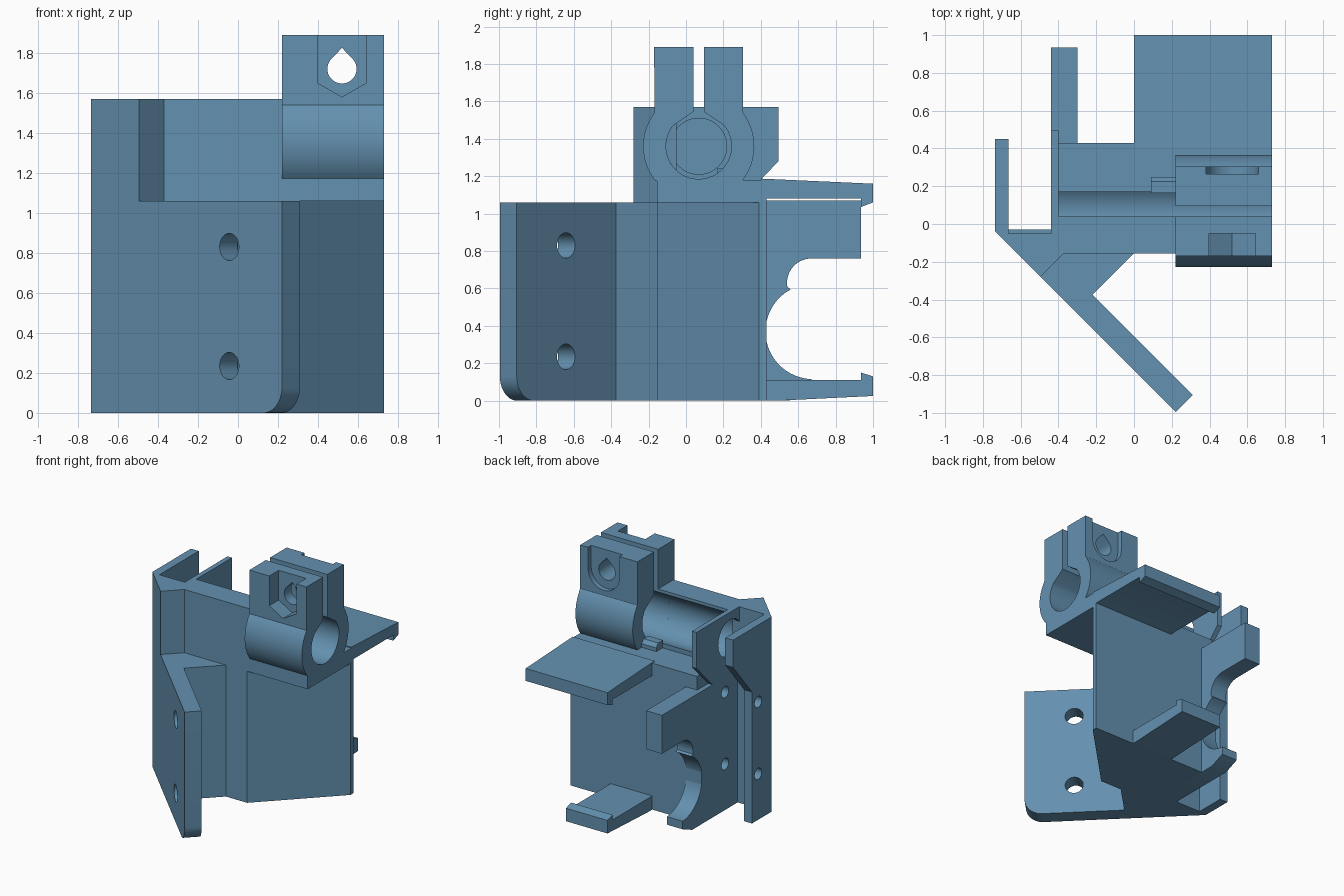
import bpy, bmesh, math
from mathutils import Vector

if "Cube" in bpy.data.objects:
    bpy.data.objects.remove(bpy.data.objects["Cube"])

blue = bpy.data.materials.new("steel_blue")
blue.diffuse_color = (0.127, 0.283, 0.434, 1)
blue.use_nodes = True
blue.node_tree.nodes["Principled BSDF"].inputs["Base Color"].default_value = blue.diffuse_color


def prism(name, pts, origin, u, v, w, depth):
    """Extrude a 2D outline: u and v span the outline, w is the extrusion direction."""
    o, u, v, w = (Vector(a) for a in (origin, u, v, w))
    bm = bmesh.new()
    face = bm.faces.new([bm.verts.new(o + u * a + v * b) for a, b in pts])
    ext = bmesh.ops.extrude_face_region(bm, geom=[face])
    moved = [e for e in ext["geom"] if isinstance(e, bmesh.types.BMVert)]
    bmesh.ops.translate(bm, verts=moved, vec=w * depth)
    bmesh.ops.recalc_face_normals(bm, faces=bm.faces)
    me = bpy.data.meshes.new(name)
    bm.to_mesh(me)
    bm.free()
    me.materials.append(blue)
    ob = bpy.data.objects.new(name, me)
    bpy.context.collection.objects.link(ob)
    return ob


def plan(name, pts, z0, z1):
    return prism(name, pts, (0, 0, z0), (1, 0, 0), (0, 1, 0), (0, 0, 1), z1 - z0)


def side(name, pts, x0, x1):
    return prism(name, pts, (x0, 0, 0), (0, 1, 0), (0, 0, 1), (1, 0, 0), x1 - x0)


def front(name, pts, y0, y1):
    return prism(name, pts, (0, y0, 0), (1, 0, 0), (0, 0, 1), (0, 1, 0), y1 - y0)


def arc(cx, cy, r, a0, a1, n=24):
    angles = [math.radians(a0 + (a1 - a0) * i / n) for i in range(n + 1)]
    return [(cx + r * math.cos(a), cy + r * math.sin(a)) for a in angles]


def circle(cx, cy, r):
    return arc(cx, cy, r, 0, 360, 40)[:-1]


def cut(ob, *cutters):
    for c in cutters:
        mod = ob.modifiers.new("cut", "BOOLEAN")
        mod.operation, mod.solver, mod.object = "DIFFERENCE", "EXACT", c
        bpy.context.view_layer.objects.active = ob
        bpy.ops.object.modifier_apply(modifier=mod.name)
    for c in set(cutters):
        bpy.data.objects.remove(c)


# Lower solid body with gusset, slanted right face and left cable channel
body = plan("body", [(-.735, -.04), (-.31, -.465), (-.22, -.375), (0, -.155), (.19, -.155),
                     (.73, .39), (.73, .43), (-.44, .43), (-.44, -.03), (-.665, -.03),
                     (-.665, .21), (-.735, .21)], 0, 1.06)
cut(body, *[side("cutter", circle(.13, z, .045), -.8, -.30) for z in (.37, .95)])

# Diagonal mounting plate with rounded lower corner and two bolt holes
d = math.sqrt(.5)
along, normal, start = (-d, d, 0), (d, d, 0), (.22, -.995, 0)
plate = prism("mounting_plate", arc(.13, .13, .13, 180, 270, 10) + [(.75, 0), (.75, 1.06), (0, 1.06)],
              start, along, (0, 0, 1), normal, .127)
cut(plate, *[prism("cutter", circle(.373, z, .068), (.12, -1.095, 0), along, (0, 0, 1), normal, .4)
             for z in (.235, .83)])

# Upper part of the left channel
plan("channel_column", [(-.735, -.04), (-.495, -.28), (-.37, -.155), (-.38, -.05), (-.665, -.05),
                        (-.665, -.04)], 1.06, 1.57)
side("channel_flange", [(-.04, 1.06), (.21, 1.06), (.45, 1.35), (.45, 1.57), (-.04, 1.57)], -.735, -.665)

# Inner channel wall with the rod hole
inner = side("rod_end_wall", [(-.15, 1.06), (.28, 1.06), (.495, 1.28), (.495, 1.57), (-.15, 1.57)], -.44, -.40)
cut(inner, side("cutter", circle(.068, 1.36, .15), -.6, -.3))

# Rod cradle with curved seat
CY, CZ, R = .068, 1.36, .175
side("rod_cradle", [(-.155, 1.06), (-.155, 1.57), (.04, 1.57), (.04, 1.545)]
     + arc(CY, CZ, R, 140, 306, 32) + [(.17, 1.18), (.43, 1.18), (.43, 1.06)], -.40, .22)
side("cradle_stop", [(.165, 1.17), (.25, 1.17), (.25, 1.21), (.225, 1.24), (.165, 1.24)], .09, .22)

# Shelf under the clamp and rear upper clip
side("clamp_shelf", [(-.155, 1.06), (.43, 1.06), (.43, 1.18), (-.155, 1.175)], .22, .73)
side("upper_clip", [(.40, 1.07), (.43, 1.08), (.935, 1.08), (.935, 1.035), (1, 1.06), (1, 1.16),
                    (.40, 1.187)], 0, .73)

# Rear lower clip
side("lower_clip", [(.42, 0), (.49, 0), (1, .025), (1, .13), (.935, .15), (.935, .11), (.42, .11)], 0, .37)

# Rear arm with round clearance cut
side("rear_arm", [(.2, 0), (.55, 0), (.67, .05), (.67, .115)] + arc(.68, .37, .255, 268, 118, 28)
     + arc(.67, .63, .13, 190, 90, 12) + [(.935, .76), (.935, 1.07), (.2, 1.07)], -.44, -.30)

# Split rod clamp
OUT = .297
clamp = side("rod_clamp", [(.04, 1.89), (-.17, 1.89)] + arc(CY, CZ, OUT, 143, 219, 20)
             + arc(CY, CZ, OUT, 321, 397, 20) + [(.305, 1.89), (.095, 1.89), (.095, 1.545)]
             + arc(CY, CZ, R, 40, -220, 48) + [(.04, 1.545)], .22, .73)
# Clamp bolt hole, nut pocket and bolt head recess
cut(clamp,
    front("cutter", arc(.52, 1.72, .073, 135, 405, 30) + [(.52, 1.825)], -.4, .5),
    front("cutter", [(.398, 1.95), (.398, 1.65), (.52, 1.58), (.642, 1.65), (.642, 1.95)], -.4, -.05),
    front("cutter", [(.38, 1.95)] + arc(.52, 1.72, .14, 180, 360) + [(.66, 1.95)], .265, .5))

# Smooth curved faces, keep hard edges
for ob in bpy.context.scene.objects:
    ob.select_set(True)
bpy.context.view_layer.objects.active = body
bpy.ops.object.shade_smooth_by_angle(angle=math.radians(25))
